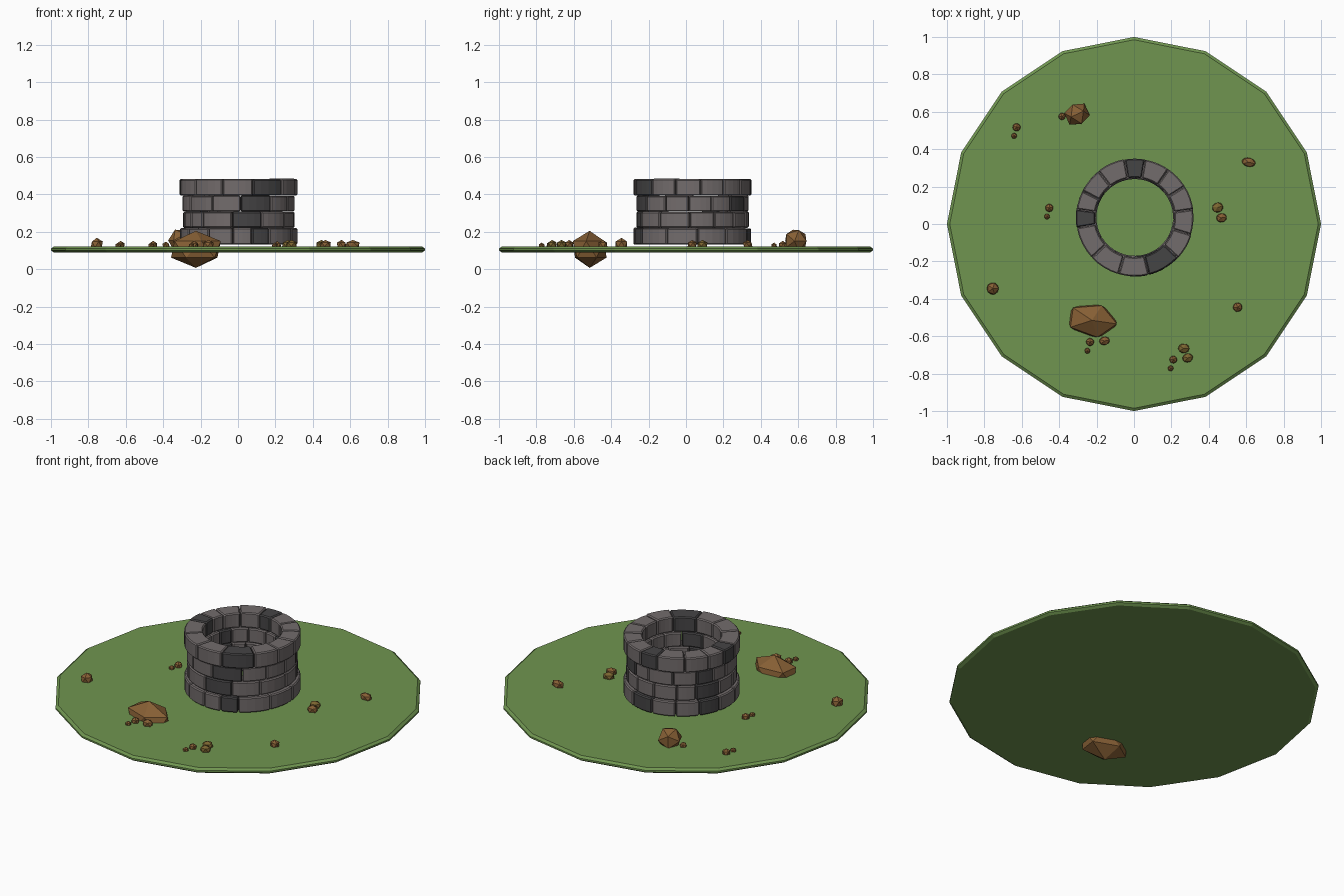
import bpy, bmesh, math, random
from mathutils import Matrix

if "Cube" in bpy.data.objects:
    bpy.data.objects.remove(bpy.data.objects["Cube"])

random.seed(4)


def material(name, color):
    m = bpy.data.materials.new(name)
    m.diffuse_color = (*color, 1)
    m.use_nodes = True
    m.node_tree.nodes["Principled BSDF"].inputs["Base Color"].default_value = m.diffuse_color
    return m


GRASS = material("grass", (0.16, 0.30, 0.08))
STONE = material("stone", (0.17, 0.15, 0.15))
DARK = material("dark_stone", (0.06, 0.058, 0.06))
BROWN = material("brown_rock", (0.24, 0.115, 0.035))
OLIVE = material("olive_rock", (0.20, 0.13, 0.03))


def finish(bm, name, mat):
    bmesh.ops.recalc_face_normals(bm, faces=bm.faces)
    me = bpy.data.meshes.new(name)
    bm.to_mesh(me)
    bm.free()
    ob = bpy.data.objects.new(name, me)
    bpy.context.collection.objects.link(ob)
    me.materials.append(mat)
    return ob


# Grass disc: 16 sides with a pointed rim
bm = bmesh.new()
rings = []
for r, z in ((0.985, 0.09), (1.0, 0.10), (1.0, 0.11), (0.985, 0.121)):
    rings.append([bm.verts.new((r * math.cos(i * math.pi / 8), r * math.sin(i * math.pi / 8), z))
                  for i in range(16)])
for a, b in zip(rings, rings[1:]):
    for i in range(16):
        j = (i + 1) % 16
        bm.faces.new((a[i], a[j], b[j], b[i]))
bm.faces.new(rings[0])
bm.faces.new(rings[-1])
finish(bm, "grass_disc", GRASS)


# One curved, chamfered brick of the well
def brick(name, a0, a1, r0, r1, z0, z1, mat):
    gap = 0.3
    a0, a1 = math.radians(a0 + gap), math.radians(a1 - gap)
    bm = bmesh.new()
    n = 4
    secs = []
    for k in range(n + 1):
        a = a0 + (a1 - a0) * k / n
        secs.append([bm.verts.new((r * math.cos(a), r * math.sin(a), z))
                     for r, z in ((r0, z0), (r1, z0), (r1, z1), (r0, z1))])
    for a, b in zip(secs, secs[1:]):
        for i in range(4):
            j = (i + 1) % 4
            bm.faces.new((a[i], a[j], b[j], b[i]))
    bm.faces.new(secs[0])
    bm.faces.new(secs[-1])
    ob = finish(bm, name, mat)
    ob.location = (0.004, 0.035, 0)
    bev = ob.modifiers.new("chamfer", 'BEVEL')
    bev.width = 0.006
    bev.segments = 1
    bev.limit_method = 'ANGLE'
    bev.angle_limit = math.radians(40)


# Four courses: inner radius, outer radius, bottom, top, turn, dark bricks
joints = [8, 32, 55, 80, 100, 128, 153, 172, 190, 223, 254, 284, 317, 343]
courses = [
    (0.213, 0.315, 0.132, 0.220, 111, (1, 7, 12)),
    (0.205, 0.299, 0.221, 0.306, 40, (4, 9)),
    (0.205, 0.299, 0.309, 0.392, -12, (2, 6, 11)),
    (0.213, 0.315, 0.394, 0.482, 0, (3, 7, 11)),
]
for c, (r0, r1, z0, z1, turn, dark) in enumerate(courses):
    for i, a in enumerate(joints):
        b = joints[i + 1] if i + 1 < len(joints) else joints[0] + 360
        dr = random.uniform(-0.002, 0.002)
        brick(f"well_brick_{c + 1}_{i + 1}", a + turn, b + turn, r0, r1 + dr,
              z0, z1 + dr, DARK if i in dark else STONE)


# Faceted rocks: 20-sided lumps
def rock(name, x, y, z, sx, sy, sz, turn, mat=BROWN, tilt=0):
    bm = bmesh.new()
    bmesh.ops.create_icosphere(bm, subdivisions=1, radius=1)
    bm.transform(Matrix.Translation((x, y, z))
                 @ Matrix.Rotation(math.radians(turn), 4, 'Z')
                 @ Matrix.Diagonal((sx, sy, sz, 1))
                 @ Matrix.Rotation(math.radians(tilt), 4, 'Y'))
    finish(bm, name, mat)


rock("large_rock", -0.225, -0.515, 0.106, 0.15, 0.1, 0.099, -8)
rock("round_rock", -0.305, 0.587, 0.152, 0.07, 0.066, 0.068, 25, tilt=-30)

# Pebbles: x, y, radius
pebbles = [(-0.755, -0.345, 0.036), (-0.385, 0.575, 0.021), (-0.628, 0.517, 0.024),
           (-0.641, 0.471, 0.017), (-0.453, 0.086, 0.024), (-0.465, 0.040, 0.017),
           (-0.235, -0.631, 0.024), (-0.249, -0.678, 0.017), (0.210, -0.725, 0.023),
           (0.196, -0.772, 0.017), (0.554, -0.445, 0.028)]
for i, (x, y, r) in enumerate(pebbles):
    rock(f"pebble_{i + 1}", x, y, 0.119 + r * 0.35, r, r, r, 40 * i)

# Flat stones: x, y, length, width, turn, material
flats = [(0.447, 0.088, 0.034, 0.03, 20, OLIVE), (0.468, 0.033, 0.032, 0.027, 10, BROWN),
         (0.613, 0.330, 0.042, 0.027, -12, BROWN), (-0.158, -0.625, 0.032, 0.025, 10, BROWN),
         (0.266, -0.665, 0.034, 0.029, 0, OLIVE), (0.287, -0.716, 0.032, 0.027, 15, OLIVE)]
for i, (x, y, sx, sy, turn, mat) in enumerate(flats):
    rock(f"flat_stone_{i + 1}", x, y, 0.132, sx, sy, 0.024, turn, mat)
